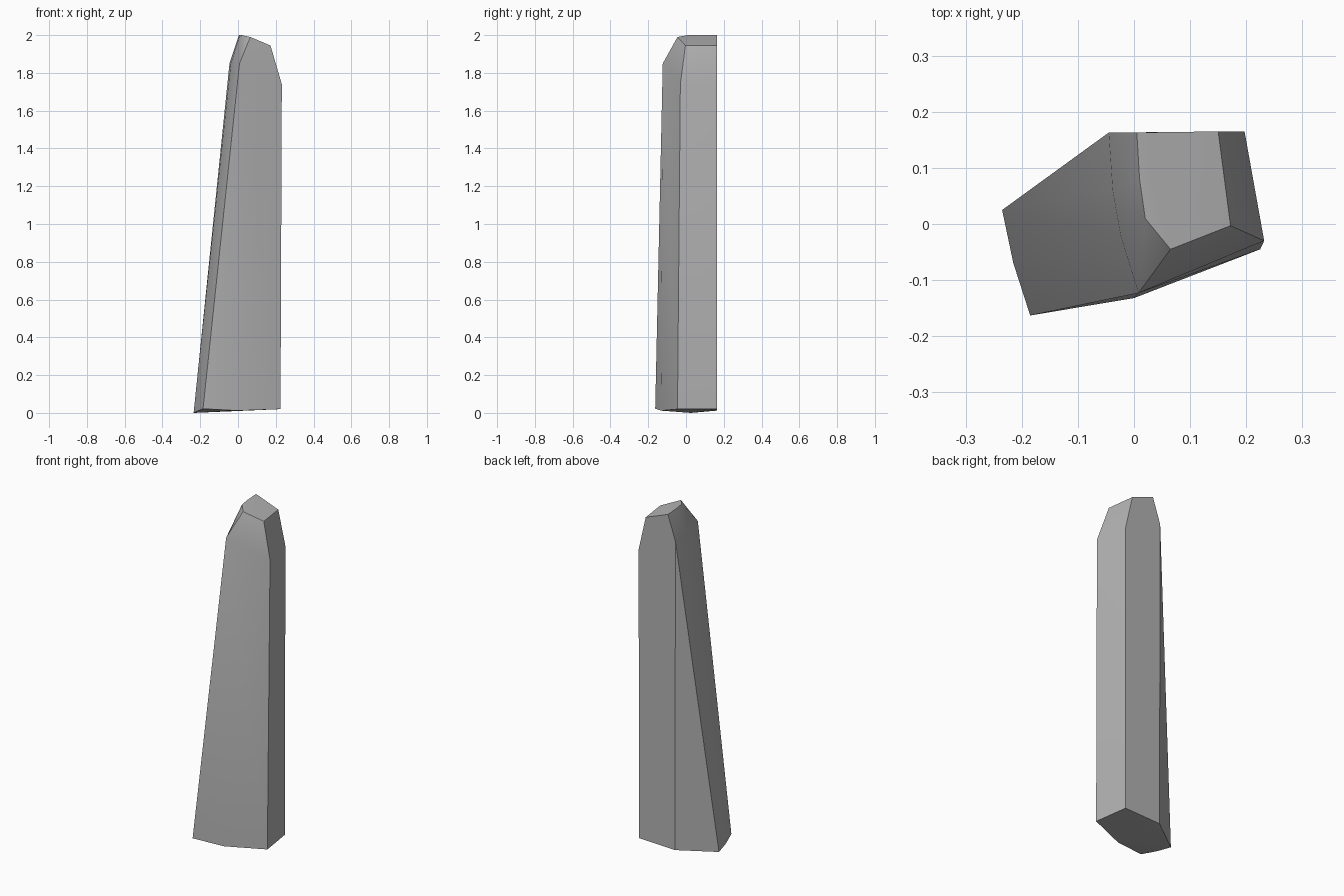
import bpy
import bmesh
import math

# Remove the default cube
default_cube = bpy.data.objects.get("Cube")
if default_cube:
    bpy.data.objects.remove(default_cube, do_unlink=True)


def flat_material(name, colour):
    material = bpy.data.materials.new(name)
    material.use_nodes = True
    material.diffuse_color = colour
    material.node_tree.nodes["Principled BSDF"].inputs["Base Color"].default_value = colour
    return material


def hull_object(name, rings, material):
    """Wrap a faceted convex skin around the corner points of all rings."""
    bm = bmesh.new()
    for ring in rings:
        for corner in ring:
            bm.verts.new(corner)
    result = bmesh.ops.convex_hull(bm, input=bm.verts[:], use_existing_faces=False)
    unused = {g for g in result["geom_interior"] + result["geom_unused"]
              if isinstance(g, bmesh.types.BMVert)}
    bmesh.ops.delete(bm, geom=list(unused), context="VERTS")
    # Merge coplanar triangles into clean facets
    bmesh.ops.dissolve_limit(bm, angle_limit=math.radians(1), verts=bm.verts[:], edges=bm.edges[:])
    bmesh.ops.recalc_face_normals(bm, faces=bm.faces[:])
    mesh = bpy.data.meshes.new(name)
    bm.to_mesh(mesh)
    bm.free()
    mesh.materials.append(material)
    obj = bpy.data.objects.new(name, mesh)
    bpy.context.collection.objects.link(obj)
    return obj


# Footprint, slightly uneven underneath
base = [(-.235, .025, 0), (-.215, -.07, .01), (-.185, -.163, .022), (0, -.132, .012),
        (.225, -.045, .02), (.195, .163, .02), (-.04, .163, .012)]

# Shoulder where the sides start to lean in
shoulder = [(-.045, .163, 1.85), (-.038, .06, 1.85), (-.024, -.02, 1.85),
            (.008, -.123, 1.85), (.232, -.03, 1.74), (.197, .165, 1.74)]

# Sloping top facet
crown = [(.005, .163, 2), (.01, .08, 2), (.02, .01, 2), (.065, -.045, 1.99),
         (.172, -.003, 1.945), (.15, .165, 1.945)]

stone_grey = flat_material("stone grey", (.45, .45, .45, 1))
pillar = hull_object("stone_pillar", (base, shoulder, crown), stone_grey)

# Smooth the gentle bends and keep the hard corners
bpy.ops.object.select_all(action="DESELECT")
pillar.select_set(True)
bpy.context.view_layer.objects.active = pillar
bpy.ops.object.shade_smooth_by_angle(angle=math.radians(30))
